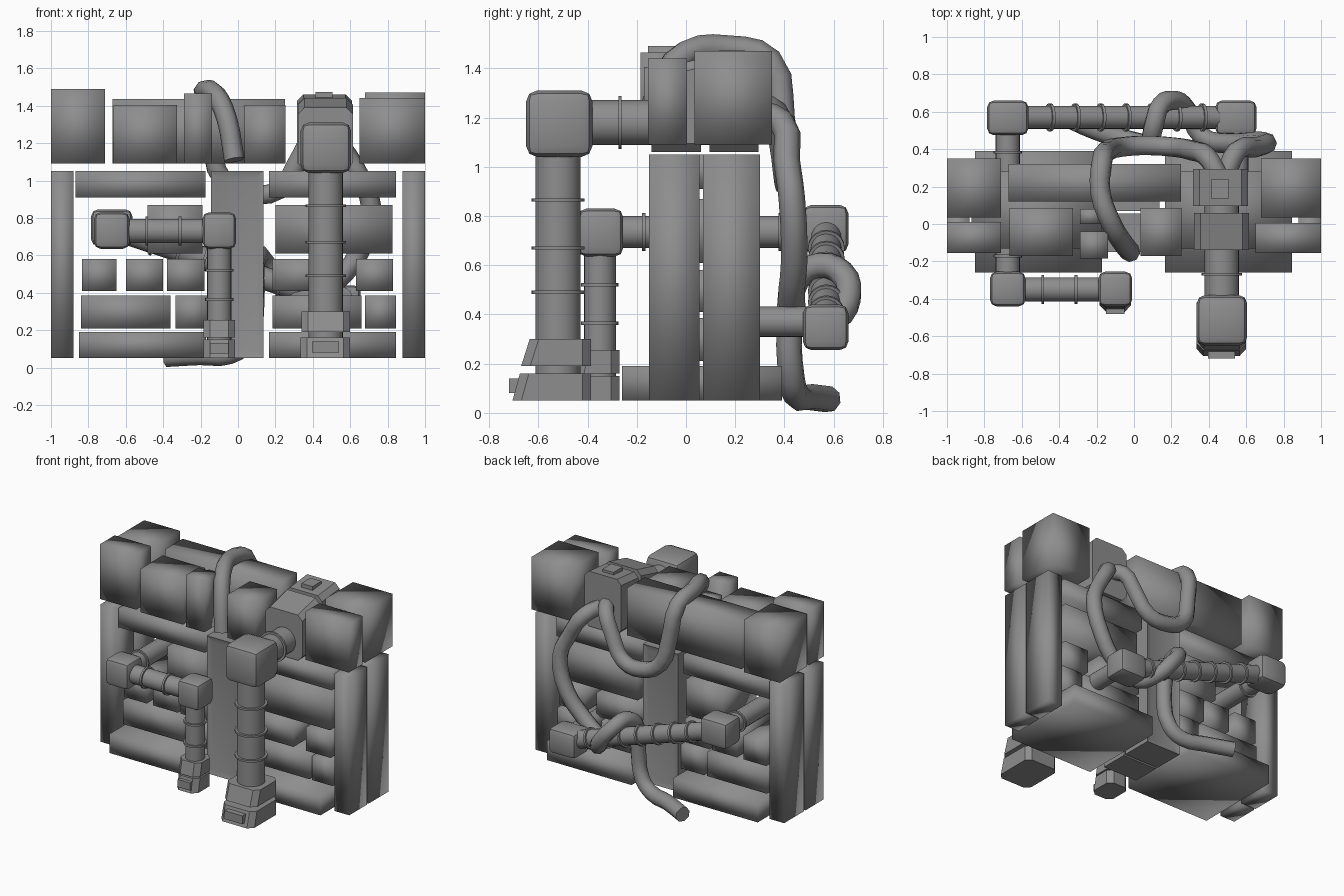
import bpy, bmesh, math
from mathutils import Vector

if "Cube" in bpy.data.objects:
    bpy.data.objects.remove(bpy.data.objects["Cube"], do_unlink=True)

grey = bpy.data.materials.new("plain_grey")
grey.use_nodes = True
grey.diffuse_color = (0.27, 0.27, 0.27, 1)
grey.node_tree.nodes["Principled BSDF"].inputs["Base Color"].default_value = grey.diffuse_color


def finish(name, bm, smooth=True, angle=None):
    """Turn a bmesh into a named object with the shared material."""
    bmesh.ops.recalc_face_normals(bm, faces=bm.faces)
    me = bpy.data.meshes.new(name)
    bm.to_mesh(me)
    bm.free()
    me.materials.append(grey)
    ob = bpy.data.objects.new(name, me)
    bpy.context.scene.collection.objects.link(ob)
    if smooth:
        me.shade_smooth()
    if angle:
        me.set_sharp_from_angle(angle=math.radians(angle))
    return ob


def box_bm(x, y, z):
    bm = bmesh.new()
    bmesh.ops.create_cube(bm, size=1)
    for v in bm.verts:
        v.co = Vector(r[0] + (c + 0.5) * (r[1] - r[0]) for c, r in zip(v.co, (x, y, z)))
    return bm


def box(name, x, y, z, smooth=True):
    return finish(name, box_bm(x, y, z), smooth)


def elbow(name, x, y, z, bevel=0.035):
    """Rounded joint block where two pipe runs meet."""
    bm = box_bm(x, y, z)
    bmesh.ops.bevel(bm, geom=bm.edges[:], offset=bevel, segments=2, profile=0.5, affect='EDGES')
    return finish(name, bm, True, 35)


def pipe(name, a, b, r, rings=(), ring_r=1.18, width=0.014):
    """Straight pipe from a to b, with collars at the given fractions."""
    a, b = Vector(a), Vector(b)
    d = b - a
    turn = d.to_track_quat('Z', 'Y').to_matrix().to_4x4()
    parts = [(0.5, d.length, r)] + [(t, width, r * ring_r) for t in rings]
    bm = bmesh.new()
    for t, length, radius in parts:
        new = bmesh.ops.create_cone(bm, cap_ends=True, segments=20, radius1=radius,
                                    radius2=radius, depth=length)["verts"]
        bmesh.ops.transform(bm, matrix=turn, verts=new)
        bmesh.ops.translate(bm, vec=a + d * t, verts=new)
    return finish(name, bm, True, 40)


def wedge(name, x, y, z, lean, axis=1):
    """Block whose front (axis 1) or top (axis 2) face leans inward."""
    bm = box_bm(x, y, z)
    for v in bm.verts:
        if axis == 1 and v.co.y < sum(y) / 2 and v.co.z > sum(z) / 2:
            v.co.y += lean
        if axis == 2 and v.co.z > sum(z) / 2 and v.co.y < sum(y) / 2:
            v.co.z -= lean
    edges = [e for e in bm.edges if abs((e.verts[0].co - e.verts[1].co)[3 - axis]) > 0.05]
    bmesh.ops.bevel(bm, geom=edges, offset=0.035, segments=1, affect='EDGES')
    return finish(name, bm, True, 30)


def cable(name, points, r):
    cu = bpy.data.curves.new(name, 'CURVE')
    cu.dimensions = '3D'
    cu.bevel_depth, cu.bevel_resolution, cu.resolution_u = r, 2, 3
    cu.use_fill_caps = True
    sp = cu.splines.new('BEZIER')
    sp.bezier_points.add(len(points) - 1)
    for bp, p in zip(sp.bezier_points, points):
        bp.co = p
        bp.handle_left_type = bp.handle_right_type = 'AUTO'
    sp.use_smooth = True
    cu.materials.append(grey)
    ob = bpy.data.objects.new(name, cu)
    bpy.context.scene.collection.objects.link(ob)


# Frame: paired end posts and centre post
Y_FRONT, Y_BACK = (-0.15, 0.055), (0.07, 0.30)
for side, x in (("right", (-1, -0.88)), ("left", (0.88, 1))):
    for end, y in (("front", Y_FRONT), ("back", Y_BACK)):
        box(f"{side}_{end}_post", x, y, (0.05, 1.05))
for end, y, out in (("front", Y_FRONT, -1), ("back", Y_BACK, 1)):
    bm = box_bm((-0.145, 0.135), y, (0.05, 1.05))
    face = [f for f in bm.faces if f.normal.y * out > 0.9]
    bmesh.ops.inset_region(bm, faces=face, thickness=0.055, depth=-0.012)
    finish(f"centre_{end}_post", bm, True, 20)

# Bottom slabs and top beams of the two bays
for side, x, xt in (("right", (-0.85, -0.17), (-0.87, -0.175)), ("left", (0.165, 0.845),) * 1 + ((0.165, 0.845),)):
    box(f"{side}_floor_slab", x, (-0.26, 0.39), (0.05, 0.19))
    box(f"{side}_top_beam", xt, (-0.13, 0.28), (0.91, 1.05))

# Shelf boxes, row by row
rows = {
    "lower": ((0.21, 0.385), ((-0.84, -0.36), (-0.335, -0.15), (0.185, 0.66), (0.68, 0.845))),
    "middle": ((0.41, 0.58), ((-0.835, -0.65), (-0.6, -0.4), (-0.38, -0.18), (0.185, 0.53), (0.63, 0.83))),
    "upper": ((0.61, 0.87), ((-0.485, -0.19), (0.2, 0.825))),
}
for row, (z, spans) in rows.items():
    for i, x in enumerate(spans):
        box(f"{row}_shelf_box_{i + 1}", x, (-0.12, 0.27), z)

# Boxes along the top: x range, y range, height of lid
for name, x, y, top in (
    ("right_front_top_box", (-1, -0.71), (-0.155, 0.01), 1.49),
    ("right_back_top_box", (-1, -0.71), (0.035, 0.35), 1.47),
    ("left_front_top_box", (0.65, 1), (-0.155, 0.005), 1.44),
    ("left_back_top_box", (0.68, 1), (0.035, 0.35), 1.47),
    ("wide_top_box", (-0.665, -0.325), (-0.17, 0.085), 1.405),
    ("slim_front_top_box", (-0.29, -0.14), (-0.185, -0.04), 1.465),
    ("slim_back_top_box", (-0.29, -0.17), (0, 0.08), 1.405),
    ("inner_top_box", (0.035, 0.255), (-0.17, 0.085), 1.405),
    ("long_back_top_box", (-0.67, 0.25), (0.12, 0.32), 1.435),
):
    box(name, x, y, (1.09, top))

# Large pipe: foot, riser, elbow, run to the back
X = 0.47
pipe("large_riser", (X, -0.52, 0.1), (X, -0.52, 1.1), 0.092, (0.39, 0.57, 0.765))
elbow("large_elbow", (0.335, 0.605), (-0.65, -0.38), (1.04, 1.31), 0.045)
pipe("large_run", (X, -0.42, 1.18), (X, 0.27, 1.18), 0.092, (0.22,))
wedge("large_foot", (0.335, 0.6), (-0.705, -0.385), (0.05, 0.16), 0.03)
wedge("large_ankle", (0.34, 0.6), (-0.67, -0.385), (0.19, 0.30), 0.035)
box("large_foot_latch", (0.395, 0.54), (-0.72, -0.66), (0.08, 0.14), False)

# Socket blocks at the back end of the large run
wedge("socket_collar", (0.32, 0.615), (-0.14, 0.06), (1.06, 1.44), 0.05, 2)
wedge("socket_end", (0.315, 0.61), (0.095, 0.295), (1.06, 1.46), 0.02, 2)
box("socket_latch", (0.415, 0.505), (0.135, 0.24), (1.42, 1.472), False)

# Small pipe: foot, riser, across the front, back along the side
pipe("small_riser", (-0.1, -0.35, 0.1), (-0.1, -0.35, 0.7), 0.065, (0.44, 0.7))
elbow("small_riser_elbow", (-0.19, -0.01), (-0.44, -0.255), (0.635, 0.83))
pipe("small_front_run", (-0.15, -0.35, 0.73), (-0.62, -0.35, 0.73), 0.065, (0.34, 0.72))
elbow("small_side_elbow", (-0.77, -0.58), (-0.44, -0.255), (0.635, 0.83))
pipe("small_side_run", (-0.675, -0.28, 0.735), (-0.675, 0.5, 0.735), 0.065, (0.14, 0.85))
wedge("small_foot", (-0.185, -0.015), (-0.47, -0.27), (0.05, 0.15), 0.02)
wedge("small_ankle", (-0.185, -0.015), (-0.45, -0.27), (0.16, 0.255), 0.02)
box("small_foot_latch", (-0.15, -0.05), (-0.48, -0.44), (0.075, 0.13), False)

# Slanted back pipe between two elbows, with its short stub
elbow("back_right_elbow", (-0.785, -0.565), (0.475, 0.66), (0.65, 0.845))
elbow("back_left_elbow", (0.435, 0.655), (0.475, 0.66), (0.255, 0.44))
pipe("back_slanted_pipe", (-0.63, 0.57, 0.73), (0.5, 0.57, 0.36), 0.062,
     [0.16 + 0.12 * i for i in range(7)], 1.2, 0.016)
pipe("back_stub", (0.55, 0.2, 0.37), (0.55, 0.5, 0.37), 0.062)

# Cable over the top, hanging in a loop and ending in the socket
cable("top_cable", [
    (-0.02, -0.15, 1.11), (-0.06, -0.1, 1.33), (-0.12, 0, 1.46), (-0.18, 0.17, 1.48),
    (-0.17, 0.34, 1.43), (-0.14, 0.39, 1.2), (-0.08, 0.41, 1.0), (0.06, 0.42, 0.93),
    (0.22, 0.41, 0.95), (0.32, 0.39, 1.1), (0.39, 0.36, 1.22), (0.45, 0.26, 1.25)], 0.055)

# Cable from the socket, wrapping the slanted pipe and trailing on the ground
cable("trailing_cable", [
    (0.49, 0.26, 1.22), (0.55, 0.39, 1.18), (0.65, 0.41, 1.02), (0.71, 0.43, 0.87),
    (0.65, 0.44, 0.62), (0.51, 0.43, 0.45), (0.36, 0.47, 0.36), (0.29, 0.6, 0.38),
    (0.22, 0.66, 0.47), (0.14, 0.63, 0.57), (0.11, 0.54, 0.6), (0.09, 0.45, 0.54),
    (0.09, 0.42, 0.35), (0.05, 0.43, 0.14), (-0.04, 0.45, 0.07), (-0.2, 0.5, 0.065),
    (-0.38, 0.58, 0.055)], 0.054)
